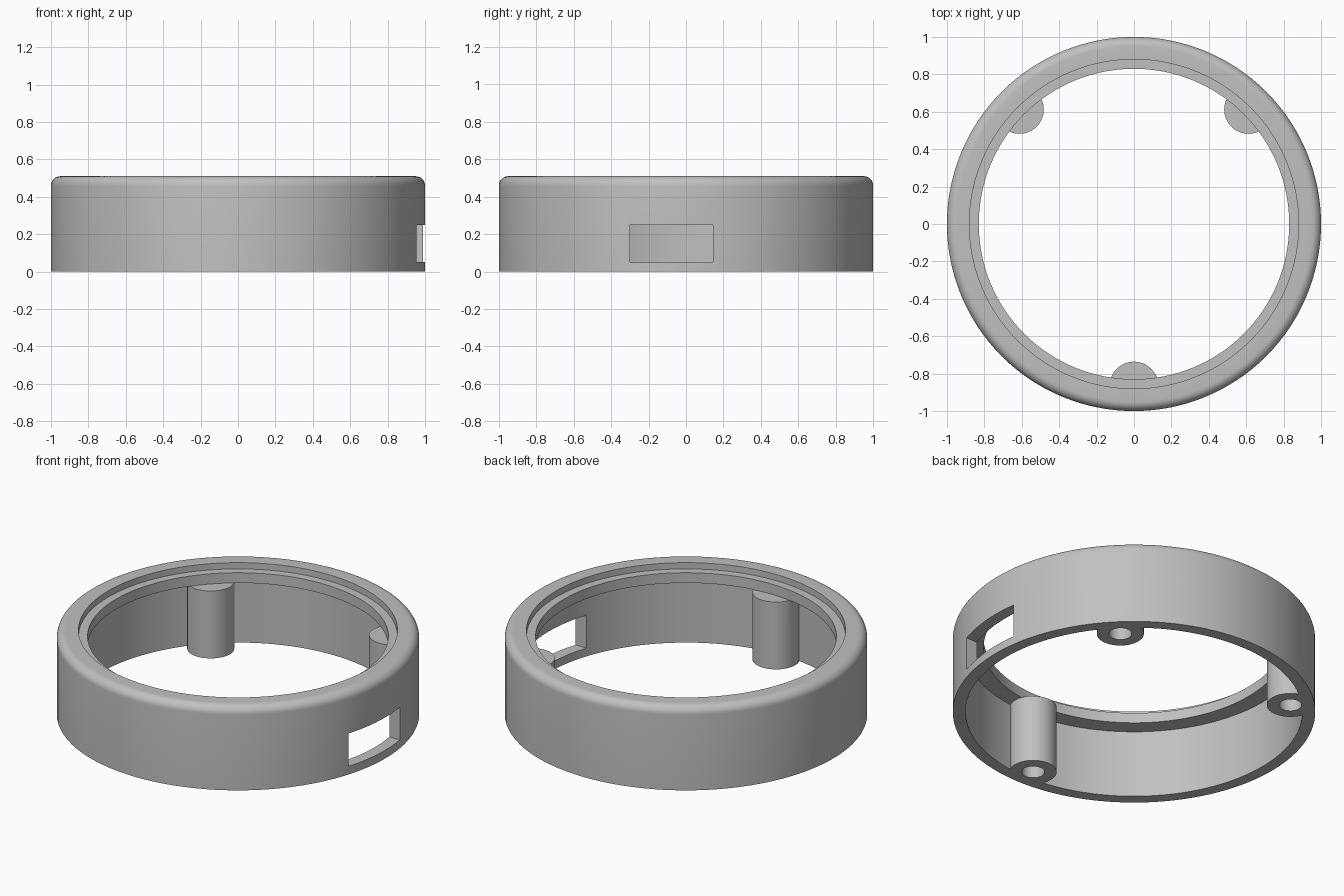
import bpy, bmesh, math
from mathutils import Matrix, Vector

cube = bpy.data.objects.get("Cube")
if cube:
    bpy.data.objects.remove(cube, do_unlink=True)

grey = bpy.data.materials.new("plain_grey")
grey.use_nodes = True
GREY = (0.53, 0.53, 0.53, 1)
grey.diffuse_color = GREY
grey.node_tree.nodes["Principled BSDF"].inputs["Base Color"].default_value = GREY

HEIGHT, ROUND, LIP_BOTTOM, LIP_TOP = 0.51, 0.05, 0.41, 0.472
POST_DISTANCE = 0.866


def make_object(name, bm):
    bmesh.ops.recalc_face_normals(bm, faces=bm.faces)
    mesh = bpy.data.meshes.new(name)
    bm.to_mesh(mesh)
    bm.free()
    mesh.materials.append(grey)
    obj = bpy.data.objects.new(name, mesh)
    bpy.context.collection.objects.link(obj)
    return obj


def lathe(name, profile, steps):
    """Revolve a closed (radius, z) profile around the z axis."""
    bm = bmesh.new()
    verts = [bm.verts.new((r, 0, z)) for r, z in profile]
    edges = [bm.edges.new((v, verts[i - 1])) for i, v in enumerate(verts)]
    bmesh.ops.spin(bm, geom=verts + edges, axis=(0, 0, 1), cent=(0, 0, 0),
                   angle=math.tau, steps=steps, use_merge=True)
    bmesh.ops.remove_doubles(bm, verts=bm.verts, dist=1e-5)
    return make_object(name, bm)


def cylinder(name, x, y, radius, z0, z1, sides):
    bm = bmesh.new()
    bmesh.ops.create_cone(bm, cap_ends=True, segments=sides, radius1=radius,
                          radius2=radius, depth=z1 - z0,
                          matrix=Matrix.Translation((x, y, (z0 + z1) / 2)))
    return make_object(name, bm)


def box(name, low, high):
    low, high = Vector(low), Vector(high)
    bm = bmesh.new()
    bmesh.ops.create_cube(bm, size=1, matrix=Matrix.Translation((low + high) / 2)
                          @ Matrix.Diagonal((*(high - low), 1)))
    return make_object(name, bm)


def combine(target, tool, operation):
    """Apply a boolean and discard the tool object."""
    tool.hide_render = True
    mod = target.modifiers.new(operation.lower(), 'BOOLEAN')
    mod.operation = operation
    mod.solver = 'EXACT'
    mod.object = tool
    bpy.context.view_layer.objects.active = target
    bpy.ops.object.modifier_apply(modifier=mod.name)
    bpy.data.objects.remove(tool, do_unlink=True)


# Ring wall with rounded top edge, recessed ledge and inner lip
corner = [(1 - ROUND + ROUND * math.cos(a), HEIGHT - ROUND + ROUND * math.sin(a))
          for a in (math.pi / 2 * i / 8 for i in range(9))]
profile = [(0.93, 0), (1, 0)] + corner + [
    (0.88, HEIGHT), (0.88, LIP_TOP), (0.83, LIP_TOP), (0.83, LIP_BOTTOM), (0.93, LIP_BOTTOM)]
ring = lathe("ring_housing", profile, 128)

# Three screw posts under the lip, each with a blind hole from below
spots = [(POST_DISTANCE * math.cos(a), POST_DISTANCE * math.sin(a))
         for a in map(math.radians, (45, 135, 270))]
for x, y in spots:
    combine(ring, cylinder("post", x, y, 0.13, 0, LIP_BOTTOM, 48), 'UNION')
for x, y in spots:
    combine(ring, cylinder("screw_hole", x, y, 0.063, -0.1, 0.32, 32), 'DIFFERENCE')

# Rectangular port through the left wall
combine(ring, box("port_cutter", (0.75, -0.3, 0.05), (1.1, 0.145, 0.25)), 'DIFFERENCE')

# Smooth curves, sharp edges
bpy.ops.object.select_all(action='DESELECT')
ring.select_set(True)
bpy.context.view_layer.objects.active = ring
bpy.ops.object.shade_smooth_by_angle(angle=math.radians(30))
